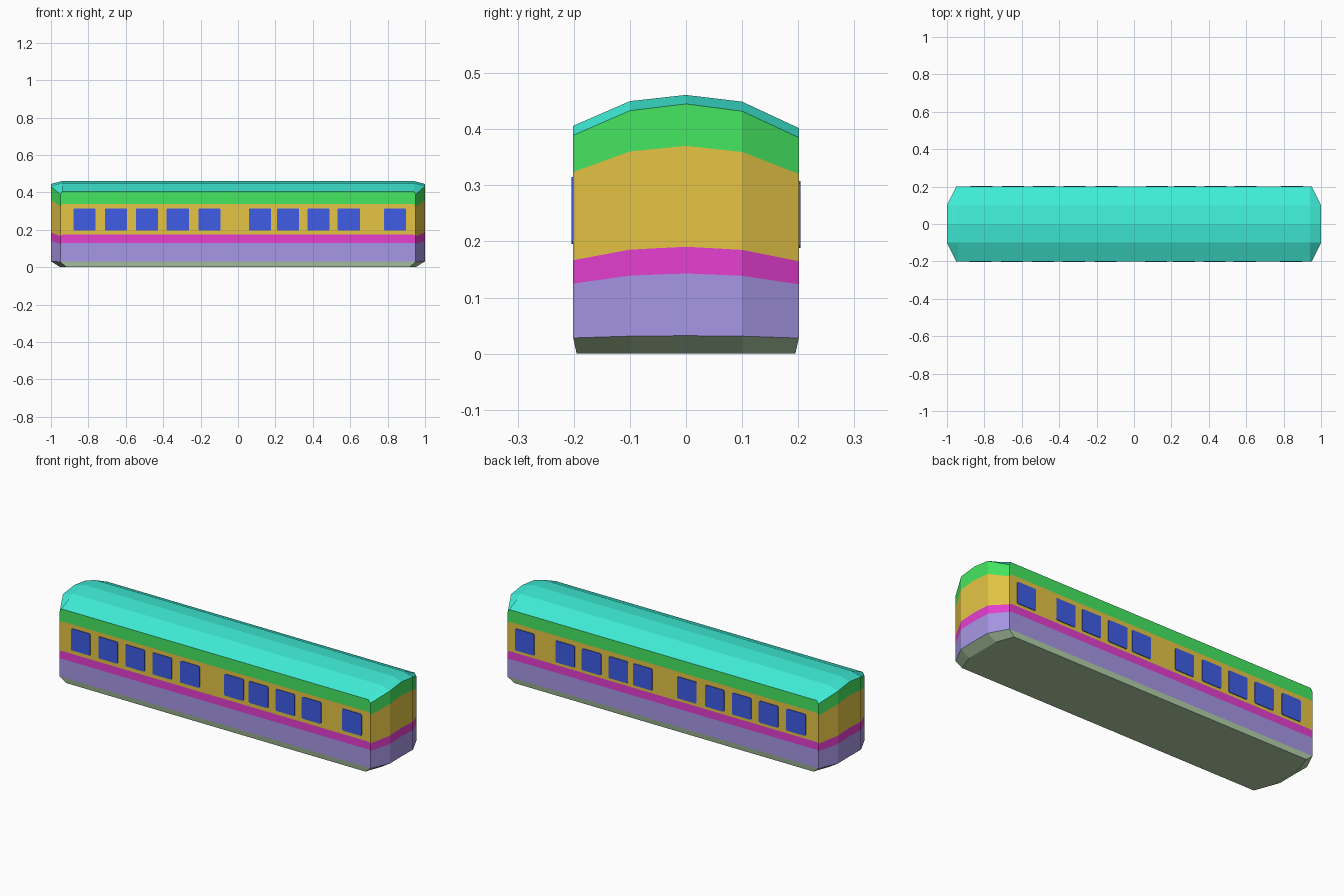
import bpy, bmesh

if "Cube" in bpy.data.objects:
    bpy.data.objects.remove(bpy.data.objects["Cube"])

def material(name, rgb):
    m = bpy.data.materials.new(name)
    m.diffuse_color = (*rgb, 1)
    m.use_nodes = True
    m.node_tree.nodes["Principled BSDF"].inputs["Base Color"].default_value = m.diffuse_color
    return m

def finish(name, bm, mat):
    bmesh.ops.recalc_face_normals(bm, faces=bm.faces)
    me = bpy.data.meshes.new(name)
    bm.to_mesh(me)
    bm.free()
    me.materials.append(mat)
    ob = bpy.data.objects.new(name, me)
    bpy.context.collection.objects.link(ob)
    return ob

def loft(name, rows, mat, closed=False, cap=False):
    """Skin consecutive rows of points; cap fills the first row."""
    bm = bmesh.new()
    vs = [[bm.verts.new(p) for p in row] for row in rows]
    n = len(rows[0])
    for a, b in zip(vs, vs[1:]):
        for i in range(n if closed else n - 1):
            j = (i + 1) % n
            bm.faces.new((a[i], a[j], b[j], b[i]))
    if cap:
        bm.faces.new(vs[0][::-1])
    return finish(name, bm, mat)

# Shared sections: arched roof line, and the slightly lower roof line at the ends
YS = [-0.201, -0.1, 0.0, 0.1, 0.201]
ARCH = [0.406, 0.45, 0.461, 0.449, 0.402]
END_ARCH = [0.389, 0.433, 0.445, 0.432, 0.385]
END_X = [0.95, 1.0, 1.0, 1.0, 0.95]
SHOULDER = 0.94

def end_row(s):
    return [(s * x, y, z) for x, y, z in zip(END_X, YS, END_ARCH)]

def arch_row(s):
    return [(s * SHOULDER, y, z) for y, z in zip(YS, ARCH)]

# Roof shell with sloped end strips
teal = material("roof_teal", (0.05, 0.85, 0.68))
loft("roof", [end_row(-1), arch_row(-1), arch_row(1), end_row(1)], teal)

# Wall outline around the whole carriage, carrying the wall-top heights
right, left = arch_row(1), arch_row(-1)
outline = [right[0]] + end_row(1) + [right[-1], left[-1]] + end_row(-1)[::-1] + [left[0]]

def ring(f):
    return [(x, y, z * f) for x, y, z in outline]

# Horizontal colour bands, as fractions of the wall height
bands = [
    ("lower_panel", 0.072, 0.321, (0.39, 0.31, 0.79)),
    ("stripe", 0.321, 0.428, (0.79, 0.05, 0.64)),
    ("window_band", 0.428, 0.832, (0.79, 0.56, 0.06)),
    ("upper_panel", 0.832, 1.0, (0.06, 0.80, 0.12)),
]
for name, lo, hi, rgb in bands:
    loft(name, [ring(lo), ring(hi)], material(name + "_paint", rgb), closed=True)

# Underframe: tapers inward to a flat floor
def inset(p):
    x, y, z = p
    s = 1 if x > 0 else -1
    dx = 0.05 if abs(x) > 0.96 else abs(x) - 0.915
    if abs(x) < 0.945:
        dx = abs(x) - 0.905
    return (x - s * dx, y * 0.97 if abs(y) > 0.15 else y, 0.0)

olive = material("underframe_olive", (0.45, 0.64, 0.40))
loft("underframe", [[inset(p) for p in outline], ring(0.072)], olive, closed=True, cap=True)

# Windows: thin panes with softened corners, five + four + one on each side
blue = material("window_blue", (0.05, 0.11, 0.79))
WINDOW_X = [-0.82, -0.652, -0.487, -0.322, -0.152, 0.118, 0.267, 0.431, 0.592, 0.839]
for side, label, dx, dz in ((-1, "front", 0, 0), (1, "back", 0.005, -0.007)):
    for i, x in enumerate(WINDOW_X):
        bm = bmesh.new()
        bmesh.ops.create_cube(bm, size=1)
        bmesh.ops.scale(bm, vec=(0.118, 0.008, 0.12), verts=bm.verts)
        corners = [e for e in bm.edges
                   if abs(e.verts[0].co.y - e.verts[1].co.y) > 0.005]
        bmesh.ops.bevel(bm, geom=corners, offset=0.005, segments=1, affect='EDGES')
        pane = finish(f"{label}_window_{i + 1}", bm, blue)
        pane.location = (x + dx, side * 0.2005, 0.255 + dz)
